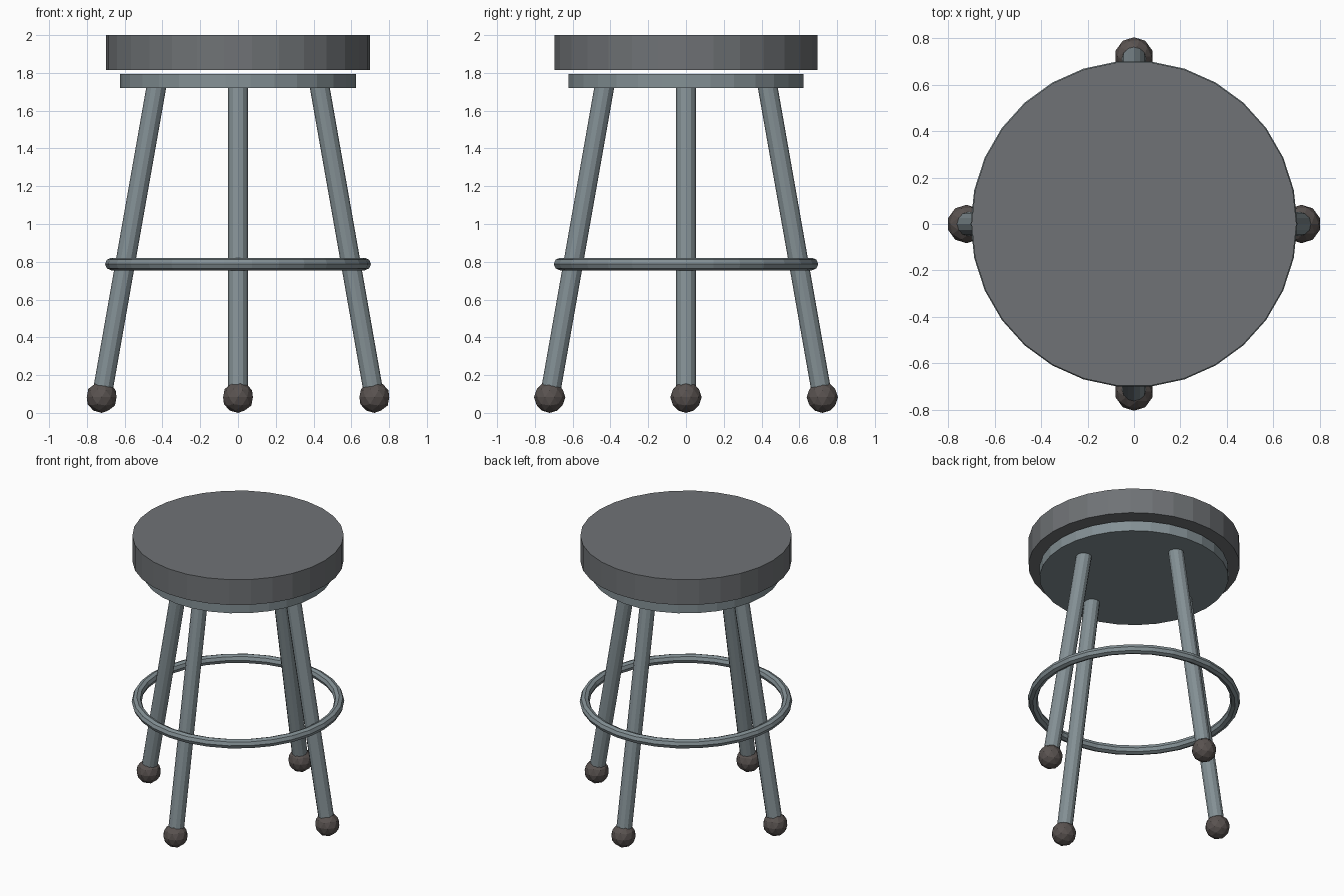
import bpy
from math import cos, sin, tan, pi, radians
from mathutils import Vector, Matrix

if "Cube" in bpy.data.objects:
    bpy.data.objects.remove(bpy.data.objects["Cube"])


def material(name, rgb):
    mat = bpy.data.materials.new(name)
    mat.diffuse_color = (*rgb, 1)
    mat.use_nodes = True
    mat.node_tree.nodes["Principled BSDF"].inputs["Base Color"].default_value = mat.diffuse_color
    return mat


metal = material("brushed_metal", (0.23, 0.28, 0.30))
cushion = material("dark_cushion", (0.16, 0.17, 0.18))
rubber = material("brown_rubber", (0.10, 0.085, 0.08))


def finish(name, mat):
    obj = bpy.context.object
    obj.name = name
    obj.data.name = name
    obj.data.materials.append(mat)
    return obj


def disc(name, radius, z0, z1, mat, sides=30):
    bpy.ops.mesh.primitive_cylinder_add(vertices=sides, radius=radius, depth=z1 - z0,
                                        location=(0, 0, (z0 + z1) / 2))
    obj = finish(name, mat)
    # put a corner on the x axis
    obj.data.transform(Matrix.Rotation(pi / 2, 4, "Z"))
    return obj


def rod(name, start, end, radius, mat, sides=12):
    axis = end - start
    bpy.ops.mesh.primitive_cylinder_add(vertices=sides, radius=radius, depth=axis.length,
                                        location=(start + end) / 2,
                                        rotation=axis.to_track_quat("Z", "Y").to_euler())
    return finish(name, mat)


# Seat cushion and the support plate just below it
disc("seat", 0.70, 1.815, 2.0, cushion)
disc("seat_plate", 0.626, 1.72, 1.795, metal)

# Foot ring
bpy.ops.mesh.primitive_torus_add(major_radius=0.671, minor_radius=0.033,
                                 major_segments=30, minor_segments=8,
                                 location=(0, 0, 0.788))
finish("foot_ring", metal)

# Four legs splayed by ten degrees, each with a faceted ball foot
FOOT_R, FOOT_OUT, TOP_Z = 0.083, 0.722, 1.745
for i, side in enumerate(("right", "back", "left", "front")):
    a = i * pi / 2
    out = Vector((cos(a), sin(a), 0))
    foot = out * FOOT_OUT + Vector((0, 0, FOOT_R))
    top = out * (FOOT_OUT - (TOP_Z - FOOT_R) * tan(radians(10))) + Vector((0, 0, TOP_Z))
    rod(side + "_leg", foot, top, 0.052, metal)
    bpy.ops.mesh.primitive_ico_sphere_add(subdivisions=2, radius=FOOT_R, location=foot)
    finish(side + "_foot", rubber)
